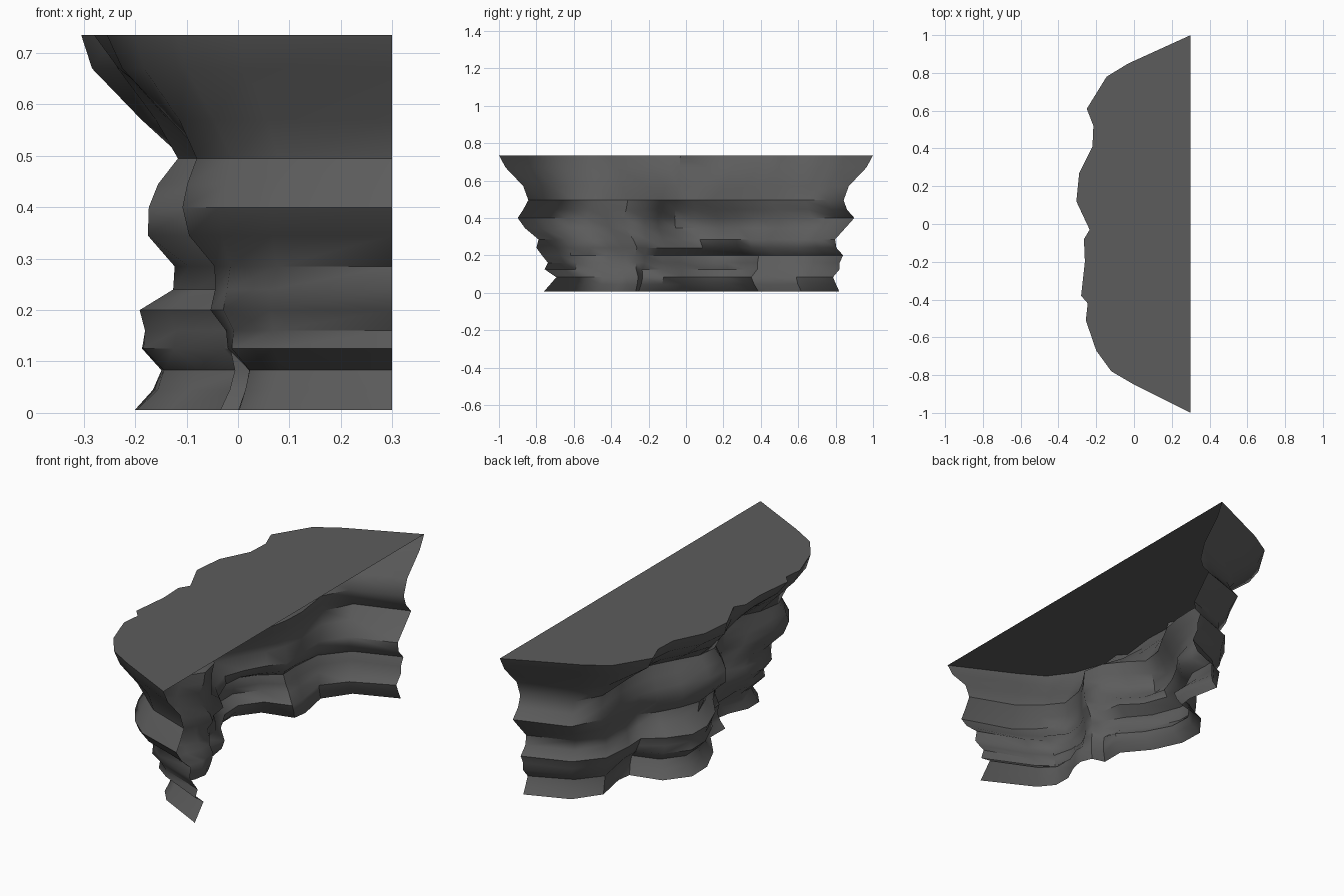
import bpy
import bmesh
import math
import random
from mathutils import Vector

random.seed(4)

default_cube = bpy.data.objects.get("Cube")
if default_cube:
    bpy.data.objects.remove(default_cube, do_unlink=True)

BACK = 0.3  # plane of the open, straight side
GULLY = range(5, 8)  # columns of the smooth vertical gully

# Matching plan outlines of the foot, lower belt, jutting ledge and flat top
foot = [(BACK, -.76), (.06, -.64), (0, -.57), (0, -.48), (.04, -.39), (.05, -.33),
        (.03, -.27), (-.03, -.25), (-.03, -.14), (-.13, -.02), (-.2, .12), (-.2, .24),
        (-.12, .35), (.03, .39), (.04, .46), (.01, .62), (.1, .735), (BACK, .82)]
belt = [(BACK, -.77), (.06, -.68), (-.03, -.62), (-.05, -.51), (-.04, -.42), (.01, -.34),
        (.03, -.27), (0, -.22), (-.05, -.13), (-.14, -.03), (-.195, .11), (-.19, .22),
        (-.12, .32), (-.03, .39), (-.03, .48), (-.02, .64), (.08, .765), (BACK, .84)]
ledge = [(BACK, -.9), (.06, -.82), (-.04, -.74), (-.11, -.64), (-.1, -.53), (-.03, -.42),
         (.03, -.33), (.01, -.22), (-.09, -.15), (-.17, -.06), (-.16, .05), (-.09, .17),
         (-.04, .28), (-.01, .38), (0, .5), (-.02, .68), (.05, .81), (BACK, .9)]
rim = [(BACK, -1), (0, -.85), (-.12, -.78), (-.2, -.67), (-.255, -.51), (-.245, -.42),
       (-.28, -.38), (-.26, -.2), (-.265, -.08), (-.235, -.03), (-.305, .12), (-.29, .27),
       (-.22, .41), (-.215, .52), (-.25, .61), (-.145, .78), (-.03, .85), (BACK, 1)]

# Rock strata: height, lower outline, upper outline, blend,
# then outward push at the front end, in the middle and at the rear end
strata = [
    (.006, foot, belt, 0, 0, 0, 0),
    (.045, foot, belt, .1, -.035, -.04, -.02),
    (.083, foot, belt, .3, -.07, -.055, -.04),
    (.125, foot, belt, .55, -.01, -.01, -.01),
    (.16, foot, belt, .8, -.03, -.015, -.015),
    (.2, foot, belt, 1, 0, 0, 0),
    (.24, belt, ledge, .15, .01, -.06, -.045),
    (.285, belt, ledge, .45, -.04, -.055, -.07),
    (.345, belt, ledge, .85, -.02, .005, -.04),
    (.4, belt, ledge, 1, 0, 0, 0),
    (.445, ledge, rim, 0, -.03, -.02, -.04),
    (.495, ledge, rim, .03, -.06, -.06, -.06),
    (.57, ledge, rim, .45, -.075, -.035, -.075),
    (.67, ledge, rim, .85, -.02, 0, -.02),
    (.735, ledge, rim, 1, 0, 0, 0),
]


def stratum_ring(bm, height, lower, upper, blend, front_push, mid_push, rear_push):
    """Make one row of vertices running round the cliff."""
    ring = []
    last = len(lower) - 1
    for i, (a, b) in enumerate(zip(lower, upper)):
        point = Vector(a).lerp(Vector(b), blend)
        outward = (point - Vector((BACK + .05, 0))).normalized()
        middle = math.sin(math.pi * i / last)
        end_push = front_push if i < last / 2 else rear_push
        push = end_push + (mid_push - end_push) * middle
        if i in GULLY:
            push *= .4
        if height < .7 and 0 < i < last:
            push += random.uniform(-.006, .006)
        point += outward * push
        if i in (0, last):
            point.x = BACK
        ring.append(bm.verts.new((point.x, point.y, height)))
    return ring


# Cliff shell, open at the straight side and underneath
bm = bmesh.new()
rings = [stratum_ring(bm, *layer) for layer in strata]
for low, high in zip(rings, rings[1:]):
    for i in range(len(low) - 1):
        bm.faces.new((low[i + 1], low[i], high[i], high[i + 1]))

# Flat top
top_face = bm.faces.new(rings[-1])
bmesh.ops.recalc_face_normals(bm, faces=bm.faces)
bm.normal_update()
if top_face.normal.z < 0:
    bmesh.ops.reverse_faces(bm, faces=bm.faces)

mesh = bpy.data.meshes.new("rock_cliff")
bm.to_mesh(mesh)
bm.free()
cliff = bpy.data.objects.new("rock_cliff", mesh)
bpy.context.collection.objects.link(cliff)

# Single dark stone colour
stone = bpy.data.materials.new("dark_grey_stone")
stone.use_nodes = True
colour = (.107, .107, .107, 1)
stone.diffuse_color = colour
stone.node_tree.nodes["Principled BSDF"].inputs["Base Color"].default_value = colour
mesh.materials.append(stone)

bpy.ops.object.select_all(action='DESELECT')
cliff.select_set(True)
bpy.context.view_layer.objects.active = cliff
bpy.ops.object.shade_smooth_by_angle(angle=math.radians(45))
